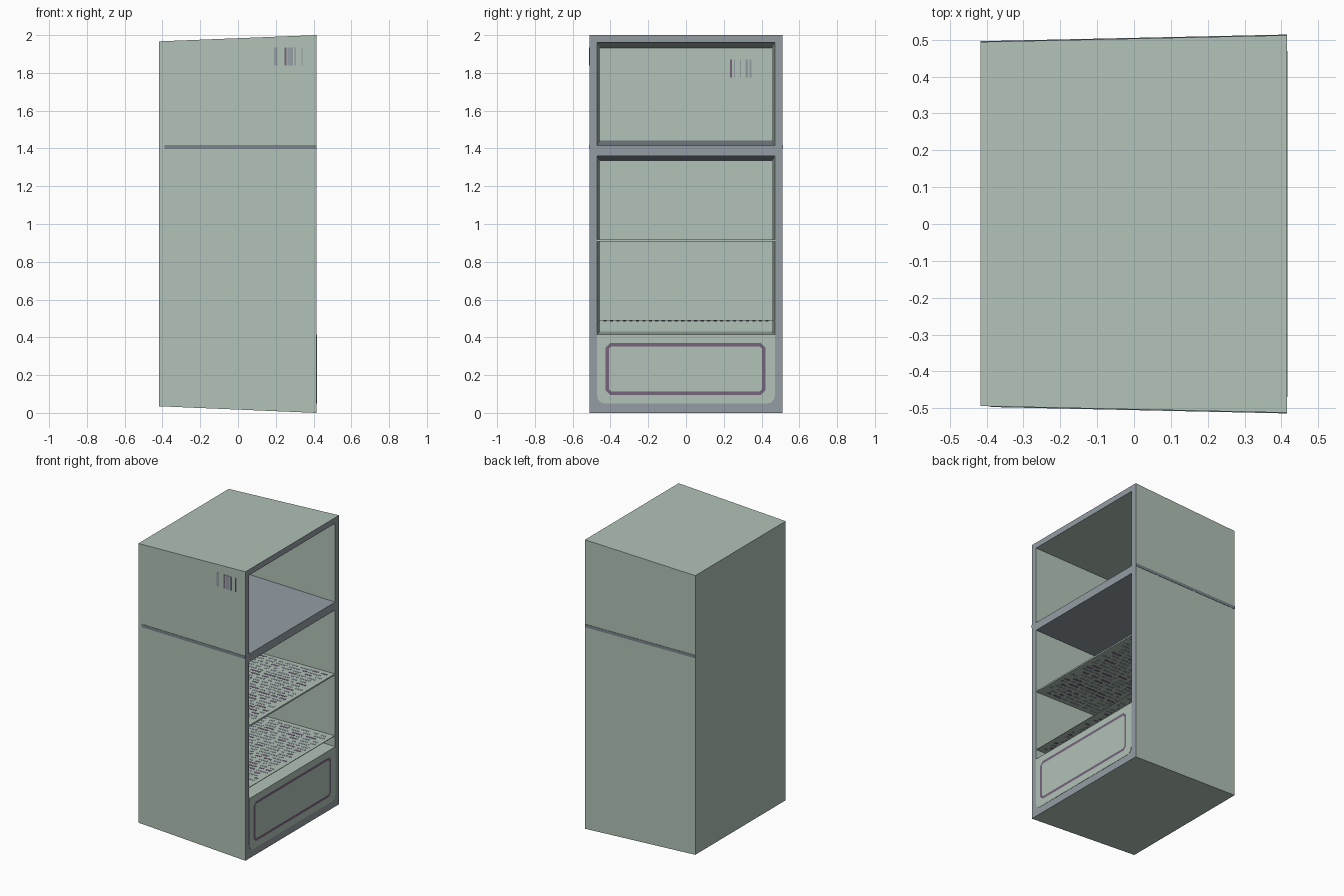
import bpy, bmesh, math, random

if "Cube" in bpy.data.objects:
    bpy.data.objects.remove(bpy.data.objects["Cube"])
random.seed(4)


def lin(c):
    c /= 255
    return c / 12.92 if c <= 0.04045 else ((c + 0.055) / 1.055) ** 2.4


def material(name, r, g, b):
    m = bpy.data.materials.new(name)
    m.diffuse_color = (lin(r), lin(g), lin(b), 1)
    m.use_nodes = True
    m.node_tree.nodes["Principled BSDF"].inputs["Base Color"].default_value = m.diffuse_color
    return m


GREEN = material("pale_green", 177, 194, 183)
GREY = material("blue_grey", 148, 157, 164)
SEAL = material("seal_grey", 122, 135, 140)
PURPLE = material("dull_purple", 118, 101, 123)

XF, XB, XI = 0.415, -0.417, -0.37   # front rim, outer back, inner back


def finish(name, bm, mats, recalc=True):
    if recalc:
        bmesh.ops.recalc_face_normals(bm, faces=bm.faces)
    me = bpy.data.meshes.new(name)
    bm.to_mesh(me)
    bm.free()
    for m in mats:
        me.materials.append(m)
    ob = bpy.data.objects.new(name, me)
    bpy.context.collection.objects.link(ob)
    return ob


def quad(bm, pts, mat=0):
    f = bm.faces.new([bm.verts.new(p) for p in pts])
    f.material_index = mat
    return f


def ring(x, y, z0, z1):
    return [(x, -y, z0), (x, y, z0), (x, y, z1), (x, -y, z1)]


def loft(bm, a, b, mat=0, caps=True):
    """Solid between two matching loops of points."""
    va, vb = [bm.verts.new(p) for p in a], [bm.verts.new(p) for p in b]
    n = len(a)
    fs = [bm.faces.new((va[i], va[(i + 1) % n], vb[(i + 1) % n], vb[i])) for i in range(n)]
    if caps:
        fs += [bm.faces.new(va[::-1]), bm.faces.new(vb)]
    for f in fs:
        f.material_index = mat


def box(bm, x0, x1, y0, y1, z0, z1, mat=0):
    r = [(y0, z0), (y1, z0), (y1, z1), (y0, z1)]
    loft(bm, [(x0, y, z) for y, z in r], [(x1, y, z) for y, z in r], mat)


# tapered cabinet: outer shell, front rim and two open compartments
bm = bmesh.new()
back, front = ring(XB, 0.494, 0.035, 1.967), ring(XF, 0.512, 0, 2)
for i in range(4):
    j = (i + 1) % 4
    quad(bm, [back[i], back[j], front[j], front[i]])
quad(bm, back[::-1])
for y0, y1, z0, z1 in [(-0.512, -0.47, 0, 2), (0.47, 0.512, 0, 2), (-0.47, 0.47, 0, 0.415),
                       (-0.47, 0.47, 1.36, 1.415), (-0.47, 0.47, 1.96, 2)]:
    quad(bm, [(XF, y0, z0), (XF, y1, z0), (XF, y1, z1), (XF, y0, z1)], 1)
# interior walls: the slab between compartments is grey on both sides
for z0, z1, bz0, bz1, grey in [(0.415, 1.36, 0.432, 1.333, 2), (1.415, 1.96, 1.443, 1.932, 0)]:
    f, b = ring(XF, 0.47, z0, z1), ring(XI, 0.455, bz0, bz1)
    for i in range(4):
        j = (i + 1) % 4
        quad(bm, [f[i], f[j], b[j], b[i]], 1 if i == grey else 0)
    quad(bm, b)
finish("cabinet", bm, [GREEN, GREY], recalc=False)

# drawer front with rounded lower corners
prof = [(-0.47, 0.415)]
for cy, a0 in [(-0.43, 180), (0.43, 270)]:
    for k in range(5):
        a = math.radians(a0 + k * 22.5)
        prof.append((cy + 0.04 * math.cos(a), 0.09 + 0.04 * math.sin(a)))
prof.append((0.47, 0.415))
bm = bmesh.new()
loft(bm, [(0.412, y, z) for y, z in prof], [(0.417, y, z) for y, z in prof])
finish("drawer_front", bm, [GREEN])


# drawer outline with clipped corners
def octagon(y0, y1, z0, z1, c):
    return [(0.4185, y, z) for y, z in [(y0 + c, z0), (y1 - c, z0), (y1, z0 + c), (y1, z1 - c),
                                        (y1 - c, z1), (y0 + c, z1), (y0, z1 - c), (y0, z0 + c)]]


bm = bmesh.new()
loft(bm, octagon(-0.427, 0.422, 0.095, 0.37, 0.025),
     octagon(-0.408, 0.403, 0.113, 0.352, 0.012), caps=False)
bm.normal_update()
for f in bm.faces:
    if f.normal.x < 0:
        f.normal_flip()
finish("drawer_outline", bm, [PURPLE], recalc=False)


# thin plates that follow the tapered side walls
def side_plate(bm, s, x0, x1, z0, z1, mat=0):
    def loop(off):
        hw = lambda x: s * (0.494 + 0.018 * (x - XB) / (XF - XB) + off)
        return [(x0, hw(x0), z0), (x1, hw(x1), z0), (x1, hw(x1), z1), (x0, hw(x0), z1)]
    loft(bm, loop(-0.001), loop(0.002), mat)


for s, x0, name in [(-1, -0.39, "front_stripe"), (1, XB, "rear_stripe")]:
    bm = bmesh.new()
    side_plate(bm, s, x0, XF, 1.396, 1.417)
    finish(name, bm, [SEAL])

# small vertical vent marks on the front side and on the inner back wall
bm = bmesh.new()
for x, w, m in [(0.19, 0.02, 0), (0.245, 0.013, 1), (0.262, 0.03, 0), (0.298, 0.008, 0), (0.335, 0.006, 0)]:
    side_plate(bm, -1, x, x + w, 1.84, 1.935, m)
finish("side_vent_marks", bm, [GREY, PURPLE])
bm = bmesh.new()
for y, w, m in [(0.233, 0.01, 1), (0.255, 0.005, 0), (0.285, 0.005, 0), (0.315, 0.012, 0), (0.335, 0.012, 0)]:
    box(bm, XI - 0.001, XI + 0.002, y, y + w, 1.775, 1.87, m)
finish("inner_vent_marks", bm, [GREY, PURPLE])


# shelves: thin sheets covered with rows of short dashes
def shelf(name, z, t):
    bm = bmesh.new()
    loft(bm, ring(XI, 0.455, z - t, z + t), ring(XF - 0.003, 0.47, z - t, z + t))
    rows = 26
    for r in range(rows):
        y = -0.43 + 0.86 * r / (rows - 1)
        x = XI + 0.03
        while x < 0.36:
            length = random.uniform(0.02, 0.09)
            box(bm, x, min(x + length, 0.385), y - 0.008, y + 0.008, z - t - 0.001, z + t + 0.001,
                random.choice([1, 1, 1, 2]))
            x += length + random.uniform(0.012, 0.03)
    finish(name, bm, [GREEN, GREY, PURPLE])


shelf("upper_shelf", 0.913, 0.005)
shelf("lower_shelf", 0.488, 0.002)
